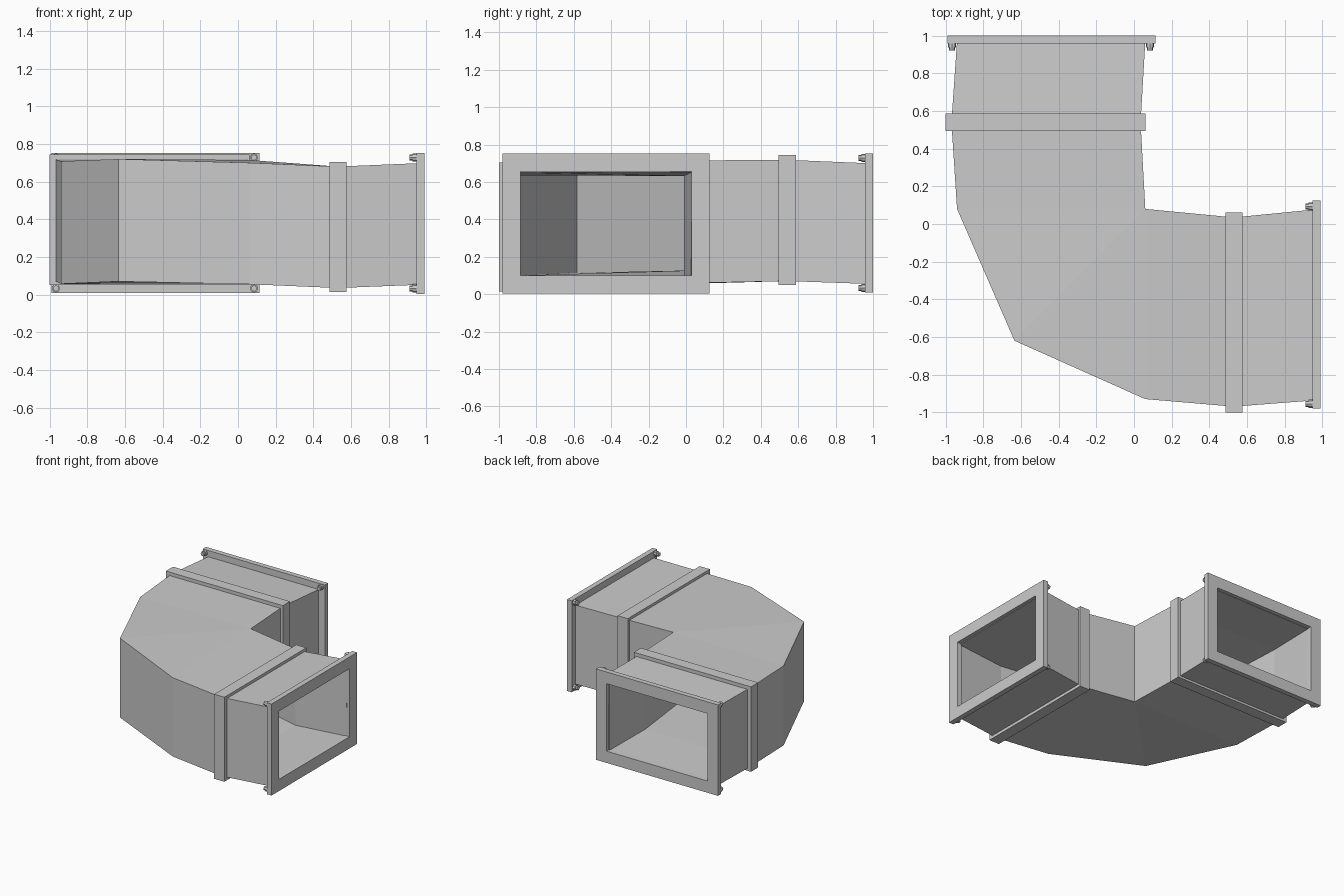
import bpy, bmesh, math
from mathutils import Vector, Matrix

if "Cube" in bpy.data.objects:
    bpy.data.objects.remove(bpy.data.objects["Cube"])


def finish(bm, name):
    me = bpy.data.meshes.new(name)
    bm.to_mesh(me)
    bm.free()
    ob = bpy.data.objects.new(name, me)
    bpy.context.collection.objects.link(ob)
    return ob


def frame(name, axis, a, u, z, inset):
    """Rectangular ring around a duct arm; a = range along the arm, u = range across it."""
    bm = bmesh.new()

    def loop(pos, d):
        us, zs = (u[0] + d, u[1] - d), (z[0] + d, z[1] - d)
        pts = [(us[0], zs[0]), (us[1], zs[0]), (us[1], zs[1]), (us[0], zs[1])]
        return [bm.verts.new((pos, p, q) if axis == 'X' else (p, pos, q)) for p, q in pts]

    loops = [loop(a[0], 0), loop(a[1], 0), loop(a[1], inset), loop(a[0], inset)]
    for k in range(4):
        l0, l1 = loops[k], loops[(k + 1) % 4]
        for i in range(4):
            j = (i + 1) % 4
            bm.faces.new((l0[i], l0[j], l1[j], l1[i]))
    bmesh.ops.recalc_face_normals(bm, faces=bm.faces)
    return finish(bm, name)


def bolts(name, axis, back, u, z):
    """Washer and head behind each flange corner."""
    bm = bmesh.new()
    d = Vector((1, 0, 0)) if axis == 'X' else Vector((0, 1, 0))
    rot = d.to_track_quat('Z', 'Y').to_matrix().to_4x4()
    for p in u:
        for q in z:
            base = Vector((back, p, q)) if axis == 'X' else Vector((p, back, q))
            for r, depth in ((0.022, 0.02), (0.016, 0.037)):
                bmesh.ops.create_cone(
                    bm, cap_ends=True, segments=8, radius1=r, radius2=r, depth=depth + 0.005,
                    matrix=Matrix.Translation(base - d * (depth - 0.005) / 2) @ rot)
    return finish(bm, name)


# Elbow duct: stations (outer x, y, low, high, inner x, y, low, high)
corner = (0.06, 0.08, 0.06, 0.715)
stations = [
    ((0.96, -0.937, 0.052, 0.698), (0.96, 0.077, 0.052, 0.698)),
    ((0.53, -0.97, 0.035, 0.68), (0.53, 0.035, 0.035, 0.68)),
    ((0.06, -0.93, 0.055, 0.70), corner),
    ((-0.635, -0.62, 0.07, 0.72), corner),
    ((-0.94, 0.08, 0.057, 0.708), corner),
    ((-0.97, 0.54, 0.07, 0.718), (0.035, 0.54, 0.07, 0.718)),
    ((-0.94, 0.97, 0.055, 0.70), (0.06, 0.97, 0.055, 0.70)),
]
bm = bmesh.new()
rings = []
for (ox, oy, ol, oh), (ix, iy, il, ih) in stations:
    rings.append([bm.verts.new(c) for c in
                  ((ox, oy, ol), (ox, oy, oh), (ix, iy, ih), (ix, iy, il))])
for r0, r1 in zip(rings, rings[1:]):
    for i in range(4):
        j = (i + 1) % 4
        if i == 2 and (r0[2].co - r1[2].co).length < 1e-5:
            continue
        bm.faces.new((r0[i], r0[j], r1[j], r1[i]))
bmesh.ops.remove_doubles(bm, verts=bm.verts, dist=1e-4)
duct = finish(bm, "elbow_duct")
wall = duct.modifiers.new("wall", 'SOLIDIFY')
wall.thickness = 0.047
wall.offset = -1
wall.use_even_offset = True

# Reinforcing bands
frame("band_right", 'X', (0.485, 0.577), (-1.0, 0.06), (0.013, 0.705), 0.05)
frame("band_back", 'Y', (0.495, 0.587), (-1.0, 0.06), (0.05, 0.745), 0.05)

# End flanges
frame("flange_right", 'X', (0.947, 0.99), (-0.98, 0.125), (0.003, 0.752), 0.096)
frame("flange_back", 'Y', (0.958, 1.0), (-0.99, 0.115), (0.008, 0.752), 0.096)

# Corner bolts
bolts("bolts_right", 'X', 0.947, (-0.955, 0.093), (0.033, 0.728))
bolts("bolts_back", 'Y', 0.958, (-0.967, 0.085), (0.033, 0.728))
